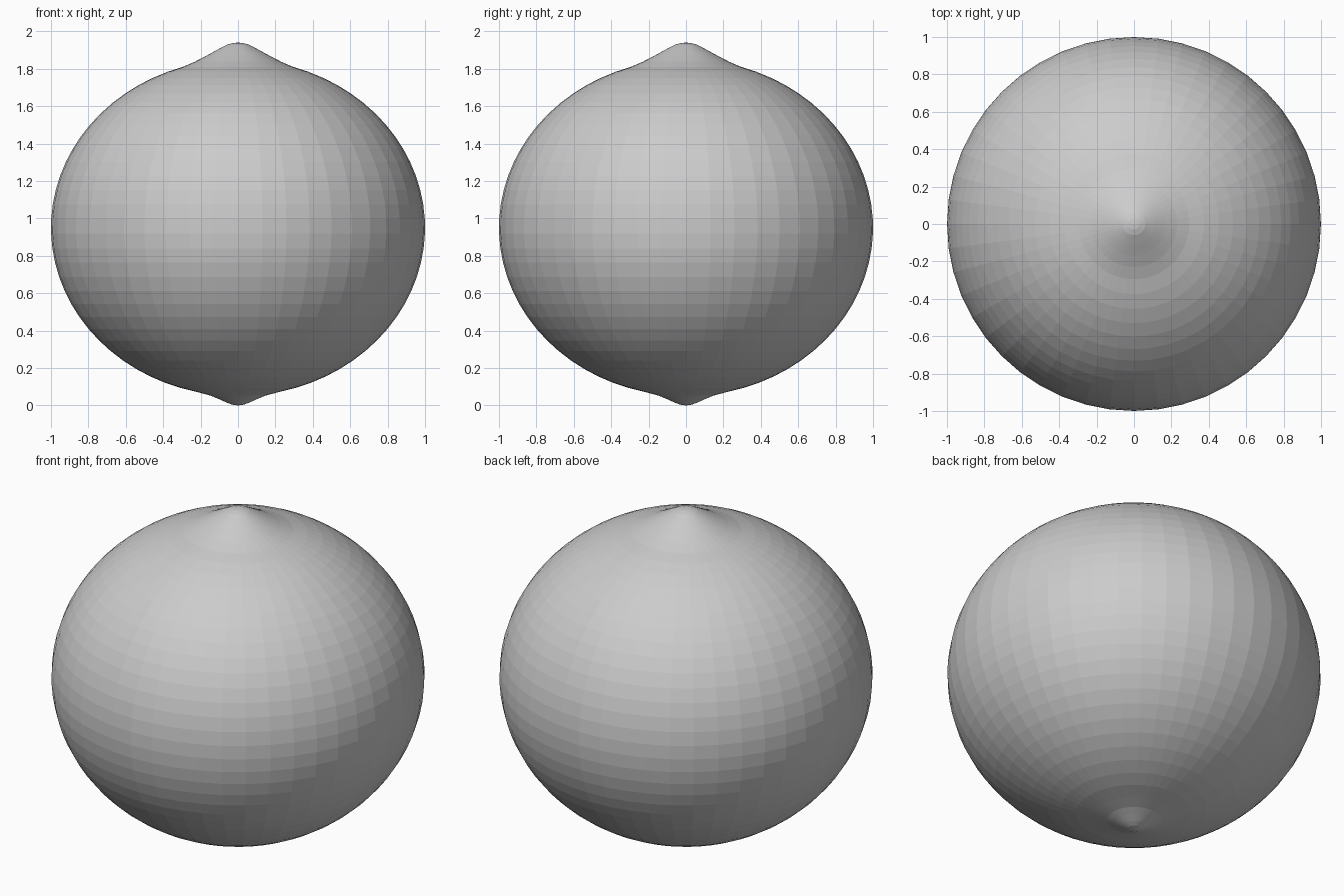
import bpy, bmesh, math

if "Cube" in bpy.data.objects:
    bpy.data.objects.remove(bpy.data.objects["Cube"])

SEGMENTS = 48
CENTRE_Z = 0.95
HALF_HEIGHT = 0.9

# Profile from the bottom nub, round the flattened body, to the pointed top
bottom_nub = [(0, 0.0), (0.03, 0.004), (0.06, 0.015), (0.10, 0.033), (0.145, 0.052), (0.22, 0.072)]
top_tip = [(0.295, 1.81), (0.23, 1.838), (0.17, 1.869), (0.11, 1.902), (0.06, 1.928), (0.03, 1.937), (0, 1.94)]
body = []
for i in range(29):
    a = math.radians(-72 + i * 5)
    body.append((math.cos(a), CENTRE_Z + HALF_HEIGHT * math.sin(a)))
profile = bottom_nub + body + top_tip

# Revolve the profile
bm = bmesh.new()
verts = [bm.verts.new((r, 0, z)) for r, z in profile]
edges = [bm.edges.new(pair) for pair in zip(verts, verts[1:])]
bmesh.ops.spin(bm, geom=verts + edges, cent=(0, 0, 0), axis=(0, 0, 1),
               angle=math.tau, steps=SEGMENTS, use_duplicate=False)
bmesh.ops.remove_doubles(bm, verts=bm.verts, dist=0.0005)
bmesh.ops.recalc_face_normals(bm, faces=bm.faces)
mesh = bpy.data.meshes.new("fruit_body")
bm.to_mesh(mesh)
bm.free()
obj = bpy.data.objects.new("fruit_body", mesh)
bpy.context.collection.objects.link(obj)
